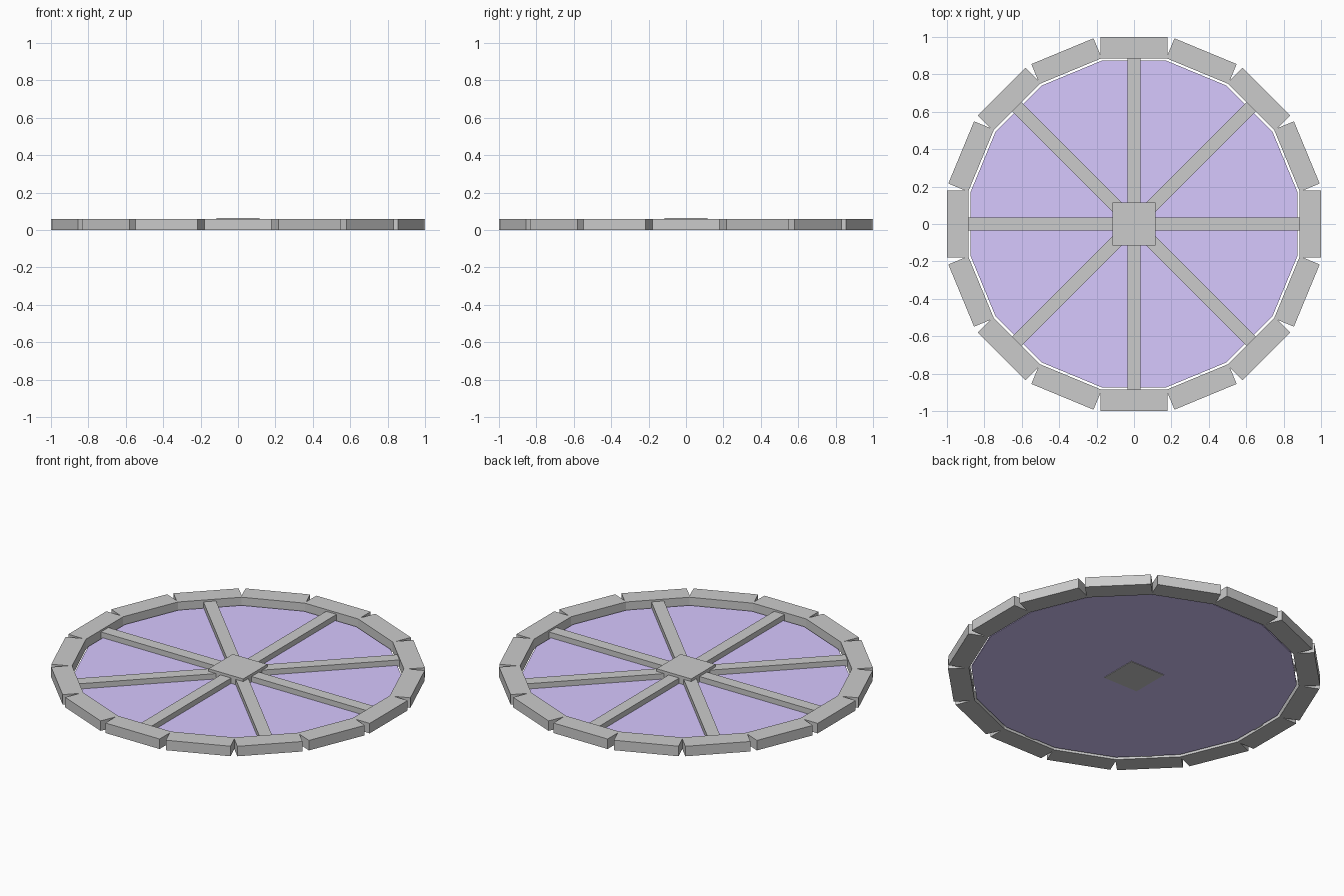
import bpy, math

if "Cube" in bpy.data.objects:
    bpy.data.objects.remove(bpy.data.objects["Cube"])

def box(name, size, loc, angle=0.0):
    bpy.ops.mesh.primitive_cube_add(size=1, location=loc, rotation=(0, 0, angle))
    ob = bpy.context.object
    ob.name = name
    ob.scale = size
    return ob

# Rim: sixteen straight blocks
SIDES = 16
for i in range(SIDES):
    a = 2 * math.pi * i / SIDES
    r = 0.9425
    box(f"rim_block_{i + 1}", (0.115, 0.36, 0.06),
        (r * math.cos(a), r * math.sin(a), 0.03), a)

# Spokes: four bars crossing the full opening
for i in range(4):
    box(f"spoke_bar_{i + 1}", (1.77, 0.07, 0.038), (0, 0, 0.03), i * math.pi / 4)

# Square hub
box("hub", (0.23, 0.23, 0.061), (0, 0, 0.0345))

# Glass pane: sixteen-sided, edges parallel to the rim blocks
bpy.ops.mesh.primitive_cylinder_add(vertices=SIDES, radius=0.89, depth=0.01,
                                    location=(0, 0, 0.012),
                                    rotation=(0, 0, math.pi / SIDES))
pane = bpy.context.object
pane.name = "glass_pane"
mat = bpy.data.materials.new("violet_glass")
mat.diffuse_color = (0.68, 0.58, 1.0, 1.0)
mat.use_nodes = True
mat.node_tree.nodes["Principled BSDF"].inputs["Base Color"].default_value = mat.diffuse_color
pane.data.materials.append(mat)
